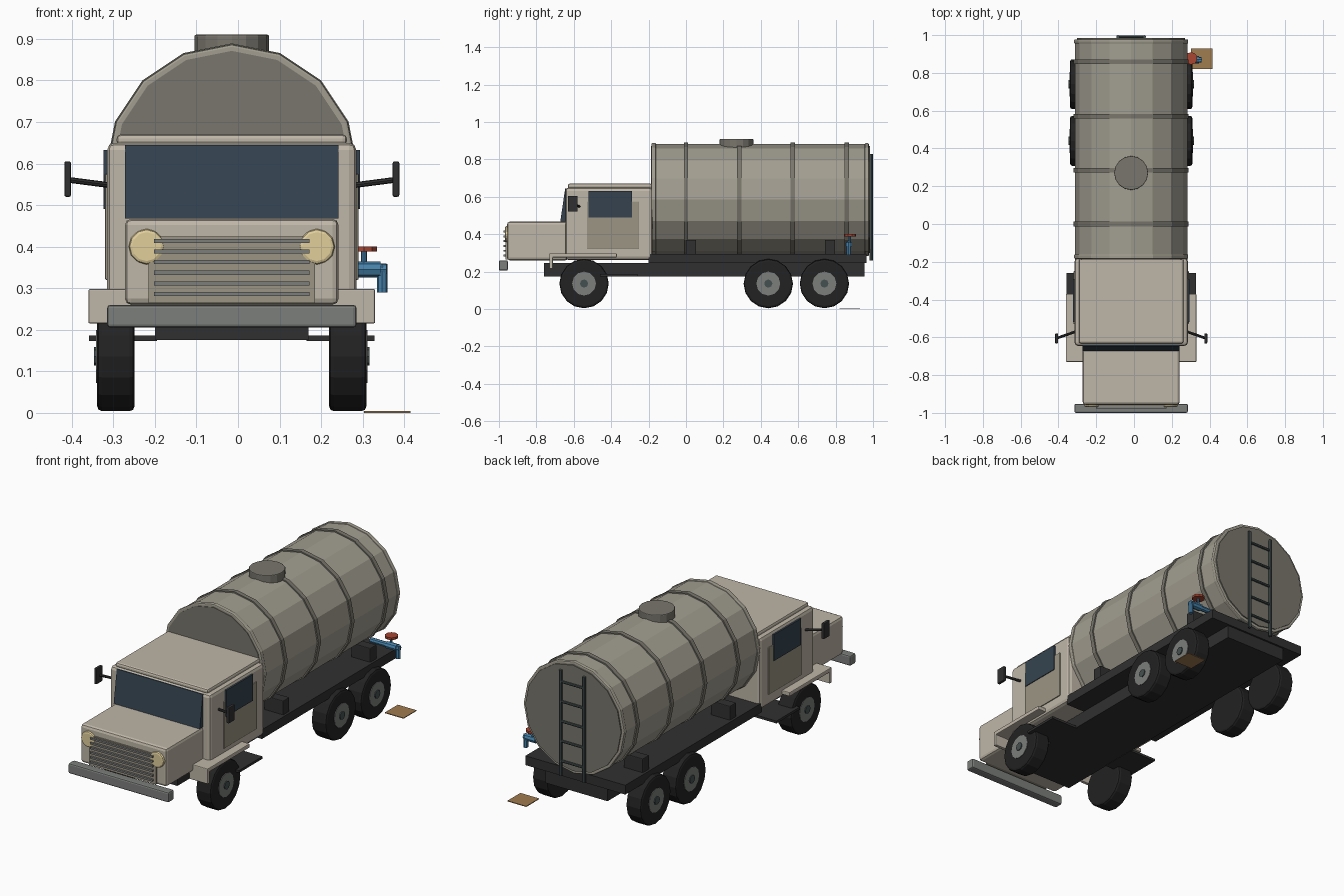
import bpy, bmesh, math
from mathutils import Vector, Matrix

if "Cube" in bpy.data.objects:
    bpy.data.objects.remove(bpy.data.objects["Cube"])

CX = -0.015  # truck centreline (hose tap and floor mat stick out on +x)


def mat(name, r, g, b):
    m = bpy.data.materials.new(name)
    m.diffuse_color = (r, g, b, 1)
    m.use_nodes = True
    m.node_tree.nodes["Principled BSDF"].inputs["Base Color"].default_value = m.diffuse_color
    return m


BEIGE = mat("beige", 0.52, 0.47, 0.39)
DOOR = mat("door_beige", 0.33, 0.30, 0.23)
TANK = mat("tank_tan", 0.36, 0.34, 0.28)
TRIM = mat("trim", 0.19, 0.18, 0.15)
BLACK = mat("black", 0.03, 0.03, 0.03)
TYRE = mat("tyre", 0.016, 0.016, 0.016)
GLASS = mat("glass", 0.035, 0.055, 0.08)
STEEL = mat("steel", 0.2, 0.21, 0.2)
LADDER = mat("ladder_grey", 0.06, 0.08, 0.08)
LAMP = mat("lamp", 0.75, 0.62, 0.33)
BLUE = mat("blue", 0.06, 0.22, 0.4)
RED = mat("red", 0.4, 0.06, 0.03)
CARD = mat("card", 0.35, 0.2, 0.08)


def finish(name, bm, material, bevel=0):
    bmesh.ops.recalc_face_normals(bm, faces=bm.faces)
    me = bpy.data.meshes.new(name)
    bm.to_mesh(me)
    bm.free()
    me.materials.append(material)
    ob = bpy.data.objects.new(name, me)
    bpy.context.collection.objects.link(ob)
    if bevel:
        b = ob.modifiers.new("bevel", 'BEVEL')
        b.width, b.segments, b.limit_method = bevel, 2, 'ANGLE'
    return ob


def box(name, x, y, z, material, bevel=0):
    """Box from (min, max) pairs; x is relative to the centreline."""
    bm = bmesh.new()
    bmesh.ops.create_cube(bm, size=1)
    for v in bm.verts:
        v.co = Vector([(p[0] + p[1]) / 2 + c * (p[1] - p[0]) for p, c in zip((x, y, z), v.co)])
        v.co.x += CX
    return finish(name, bm, material, bevel)


def rod(name, a, b, r, material, sides=8, bevel=0, turn=0):
    """Cylinder between two points; x is relative to the centreline."""
    a, b = Vector(a), Vector(b)
    a.x += CX
    b.x += CX
    d = b - a
    m = Matrix.Translation((a + b) / 2) @ d.to_track_quat('Z', 'Y').to_matrix().to_4x4()
    bm = bmesh.new()
    bmesh.ops.create_cone(bm, cap_ends=True, segments=sides, radius1=r, radius2=r, depth=d.length,
                          matrix=m @ Matrix.Rotation(turn, 4, 'Z'))
    return finish(name, bm, material, bevel)


def extrude(name, yz, x0, x1, material, bevel=0):
    """Side profile of (y, z) points pulled across x."""
    bm = bmesh.new()
    f = bm.faces.new([bm.verts.new((x0 + CX, y, z)) for y, z in yz])
    g = bmesh.ops.extrude_face_region(bm, geom=[f])
    for v in g['geom']:
        if isinstance(v, bmesh.types.BMVert):
            v.co.x = x1 + CX
    return finish(name, bm, material, bevel)


# Tank with end caps, bands and hatch
TZ = 0.585
rod("tank", (0, -0.175, TZ), (0, 0.975, TZ), 0.297, TANK, 16, 0.008)
for i, y in enumerate((0.0, 0.285, 0.57, 0.86)):
    rod(f"tank_band_{i}", (0, y - 0.012, TZ), (0, y + 0.012, TZ), 0.304, TRIM, 16)
rod("tank_front_rim", (0, -0.185, TZ), (0, -0.16, TZ), 0.302, TANK, 16, 0.006)
rod("tank_rear_rim", (0, 0.955, TZ), (0, 0.978, TZ), 0.302, TANK, 16, 0.006)
rod("tank_front_cap", (0, -0.188, TZ), (0, -0.18, TZ), 0.286, TRIM, 16)
rod("tank_rear_cap", (0, 0.97, TZ), (0, 0.984, TZ), 0.286, TRIM, 16)
rod("tank_hatch", (0, 0.27, 0.86), (0, 0.27, 0.91), 0.09, TRIM, 16, 0.004)

# Chassis and deck
box("chassis", (-0.185, 0.185), (-0.76, 0.955), (0.175, 0.245), BLACK)
box("deck", (-0.298, 0.298), (-0.2, 0.965), (0.245, 0.295), BLACK)

# Cab, roof, hood and bumper
box("cab", (-0.3, 0.3), (-0.645, -0.18), (0.262, 0.65), BEIGE, 0.018)
box("cab_roof", (-0.277, 0.277), (-0.632, -0.18), (0.644, 0.67), BEIGE, 0.01)
box("hood", (-0.257, 0.257), (-0.957, -0.63), (0.26, 0.467), BEIGE, 0.015)
box("bumper", (-0.3, 0.3), (-1.0, -0.952), (0.205, 0.26), STEEL, 0.008)
extrude("windshield", [(-0.672, 0.468), (-0.646, 0.645), (-0.62, 0.645), (-0.62, 0.468)],
        -0.257, 0.257, GLASS)

# Grille with bars
box("grille", (-0.2, 0.2), (-0.965, -0.95), (0.265, 0.425), DOOR)
for i in range(6):
    z = 0.286 + i * 0.0256
    box(f"grille_bar_{i}", (-0.187, 0.187), (-0.976, -0.96), (z - 0.005, z + 0.005), STEEL)

# Ladder on the tank back
for s in (-1, 1):
    rod("ladder_rail", (s * 0.07, 0.991, 0.26), (s * 0.07, 0.991, 0.83), 0.009, LADDER)
for i in range(5):
    z = 0.34 + i * 0.107
    rod(f"ladder_rung_{i}", (-0.07, 0.991, z), (0.07, 0.991, z), 0.007, LADDER)

# Parts on both sides
for s, side in ((-1, "left"), (1, "right")):
    def sx(a, b):
        return tuple(sorted((s * a, s * b)))

    # wheels
    for pos, y in (("front", -0.545), ("middle", 0.44), ("rear", 0.74)):
        n = f"{side}_{pos}_wheel"
        rod(n + "_tyre", (s * 0.234, y, 0.136), (s * 0.324, y, 0.136), 0.132, TYRE, 16, 0.012)
        rod(n + "_rim", (s * 0.3, y, 0.136), (s * 0.327, y, 0.136), 0.064, STEEL, 12)
        rod(n + "_hub", (s * 0.31, y, 0.136), (s * 0.332, y, 0.136), 0.022, LADDER, 8)

    # fender: flat top with a downturned front
    extrude(side + "_fender", [(-0.73, 0.215), (-0.73, 0.298), (-0.37, 0.298), (-0.37, 0.276),
                               (-0.712, 0.276), (-0.712, 0.215)], s * 0.235, s * 0.345, BEIGE, 0.004)
    # step under the door
    box(side + "_step", sx(0.18, 0.343), (-0.46, -0.26), (0.173, 0.186), BLACK)
    # door and window
    box(side + "_door", sx(0.28, 0.305), (-0.53, -0.25), (0.32, 0.575), DOOR, 0.003)
    box(side + "_window", sx(0.28, 0.309), (-0.52, -0.29), (0.49, 0.632), GLASS)
    # mirror
    rod(side + "_mirror_arm", (s * 0.295, -0.57, 0.548), (s * 0.395, -0.605, 0.561), 0.007, BLACK)
    box(side + "_mirror", sx(0.387, 0.403), (-0.632, -0.58), (0.52, 0.605), BLACK, 0.004)
    # headlight
    rod(side + "_headlight", (s * 0.205, -0.94, 0.4), (s * 0.205, -0.968, 0.4), 0.043, LAMP, 12, 0.008)
    # tank support blocks
    for pos, y in (("front", 0.027), ("rear", 0.77)):
        box(f"{side}_{pos}_support", sx(0.17, 0.285), (y - 0.027, y + 0.027), (0.29, 0.37), BLACK, 0.004)

# Water tap with valve wheel
rod("tap_pipe", (0.2, 0.87, 0.345), (0.372, 0.87, 0.345), 0.014, BLUE)
rod("tap_collar", (0.298, 0.87, 0.345), (0.358, 0.87, 0.345), 0.019, BLUE)
rod("tap_spout", (0.362, 0.87, 0.358), (0.362, 0.87, 0.29), 0.013, BLUE)
rod("tap_stem", (0.318, 0.875, 0.345), (0.318, 0.875, 0.39), 0.007, BLUE)
rod("tap_wheel", (0.318, 0.877, 0.388), (0.318, 0.877, 0.4), 0.033, RED, 10)

# Drip mat on the floor
box("drip_mat", (0.318, 0.43), (0.82, 0.93), (0.0, 0.004), CARD)
